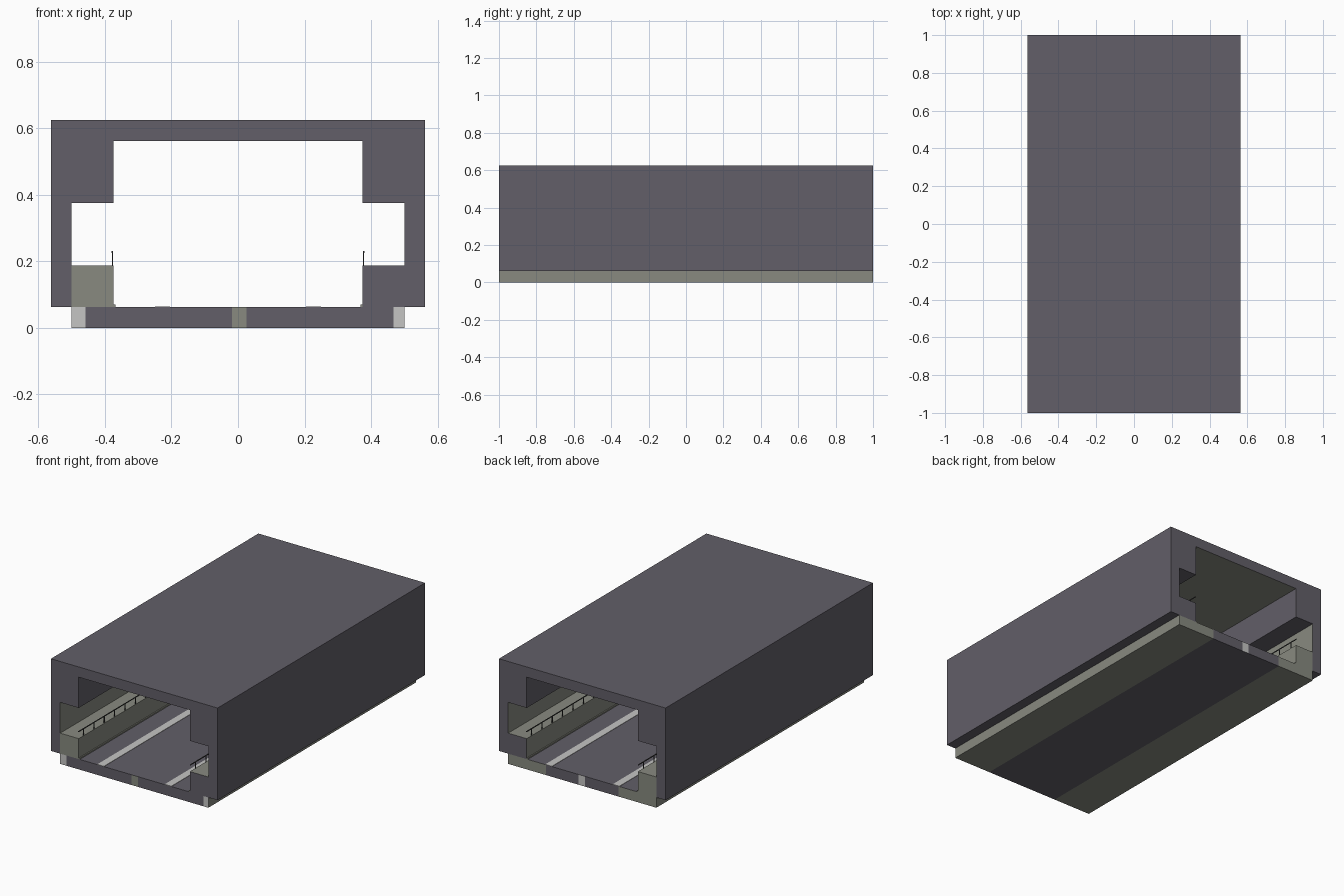
import bpy, bmesh

if "Cube" in bpy.data.objects:
    bpy.data.objects.remove(bpy.data.objects["Cube"])


def material(name, rgb):
    m = bpy.data.materials.new(name)
    m.diffuse_color = (*rgb, 1.0)
    m.use_nodes = True
    m.node_tree.nodes["Principled BSDF"].inputs["Base Color"].default_value = m.diffuse_color
    return m


MATS = [
    material("dark_concrete", (0.122, 0.114, 0.138)),
    material("grey_green_concrete", (0.246, 0.254, 0.216)),
    material("pale_paint", (0.56, 0.56, 0.55)),
    material("rail_metal", (0.06, 0.06, 0.06)),
]
DARK, GREEN, PALE, METAL = range(4)


def finish(name, bm, rule):
    """Store the mesh and colour each face with rule(centre, normal)."""
    bmesh.ops.remove_doubles(bm, verts=bm.verts, dist=1e-6)
    bmesh.ops.recalc_face_normals(bm, faces=bm.faces)
    for f in bm.faces:
        f.material_index = rule(f.calc_center_median(), f.normal)
    me = bpy.data.meshes.new(name)
    bm.to_mesh(me)
    bm.free()
    for m in MATS:
        me.materials.append(m)
    ob = bpy.data.objects.new(name, me)
    bpy.context.collection.objects.link(ob)
    return ob


def add_prism(bm, profile, y0=-1.0, y1=1.0):
    """Extrude an x-z profile along y."""
    face = bm.faces.new([bm.verts.new((x, y0, z)) for x, z in profile])
    new = bmesh.ops.extrude_face_region(bm, geom=[face], use_keep_orig=True)["geom"]
    verts = [v for v in new if isinstance(v, bmesh.types.BMVert)]
    bmesh.ops.translate(bm, verts=verts, vec=(0, y1 - y0, 0))


def rect(x0, x1, z0, z1):
    return [(x0, z0), (x1, z0), (x1, z1), (x0, z1)]


# Shell: roof and stepped walls, pale green ceiling and niche walls
half = [(0.5625, 0.625), (0.5625, 0.0625), (0.5, 0.0625),
        (0.5, 0.375), (0.375, 0.375), (0.375, 0.5625)]
bm = bmesh.new()
add_prism(bm, half + [(-x, z) for x, z in reversed(half)])


def shell_rule(c, n):
    ceiling = n.z < -0.5 and c.z > 0.5
    niche_wall = abs(n.x) > 0.5 and abs(abs(c.x) - 0.5) < 0.01
    return GREEN if ceiling or niche_wall else DARK


finish("tunnel_shell", bm, shell_rule)

# Road slab: cut into lengthwise strips so the ends and underside can change colour
cuts = [-0.5, -0.458, -0.245, -0.018, 0.025, 0.245, 0.467, 0.5]
bm = bmesh.new()
pts = [(x, 0.0) for x in cuts] + [(x, 0.0625) for x in cuts]
front = [bm.verts.new((x, -1, z)) for x, z in pts]
back = [bm.verts.new((x, 1, z)) for x, z in pts]
n = len(cuts)
for i in range(n - 1):
    j = i + n
    for ring in (front, back):
        bm.faces.new((ring[i], ring[i + 1], ring[j + 1], ring[j]))
    for k in (i, j):
        bm.faces.new((front[k], front[k + 1], back[k + 1], back[k]))
for k in (0, n - 1):
    bm.faces.new((front[k], front[k + n], back[k + n], back[k]))


def slab_rule(c, nrm):
    outer, middle = abs(c.x) > 0.245, abs(c.x) < 0.03
    if nrm.z > 0.5:
        return DARK
    if nrm.z < -0.5:
        return GREEN if outer else DARK
    if nrm.y < -0.5:
        return PALE if abs(c.x) > 0.458 else GREEN if -0.018 < c.x < 0.025 else DARK
    if nrm.y > 0.5:
        return GREEN if outer else PALE if -0.018 < c.x < 0.025 else DARK
    return GREEN


finish("road_slab", bm, slab_rule)

for s, side in ((-1, "left"), (1, "right")):
    # Raised walkway; the right one has dark end faces
    bm = bmesh.new()
    add_prism(bm, rect(s * 0.375, s * 0.5, 0.0625, 0.1875))
    finish(f"{side}_walkway", bm,
           lambda c, nrm: DARK if s > 0 and abs(nrm.y) > 0.5 else GREEN)

    # Painted edge line on the road
    bm = bmesh.new()
    add_prism(bm, rect(s * 0.205, s * 0.25, 0.0625, 0.0645))
    finish(f"{side}_edge_line", bm, lambda c, nrm: PALE)

    # Small kerb strip at the foot of the walkway
    bm = bmesh.new()
    add_prism(bm, rect(s * 0.368, s * 0.375, 0.0625, 0.07))
    finish(f"{side}_kerb_strip", bm, lambda c, nrm: GREEN)

    # Handrail: top bar and posts
    bm = bmesh.new()
    add_prism(bm, rect(s * 0.376, s * 0.380, 0.226, 0.231))
    for i in range(20):
        y = -0.95 + i * 0.1
        add_prism(bm, rect(s * 0.3765, s * 0.3795, 0.1875, 0.226), y - 0.003, y + 0.003)
    finish(f"{side}_handrail", bm, lambda c, nrm: METAL)
